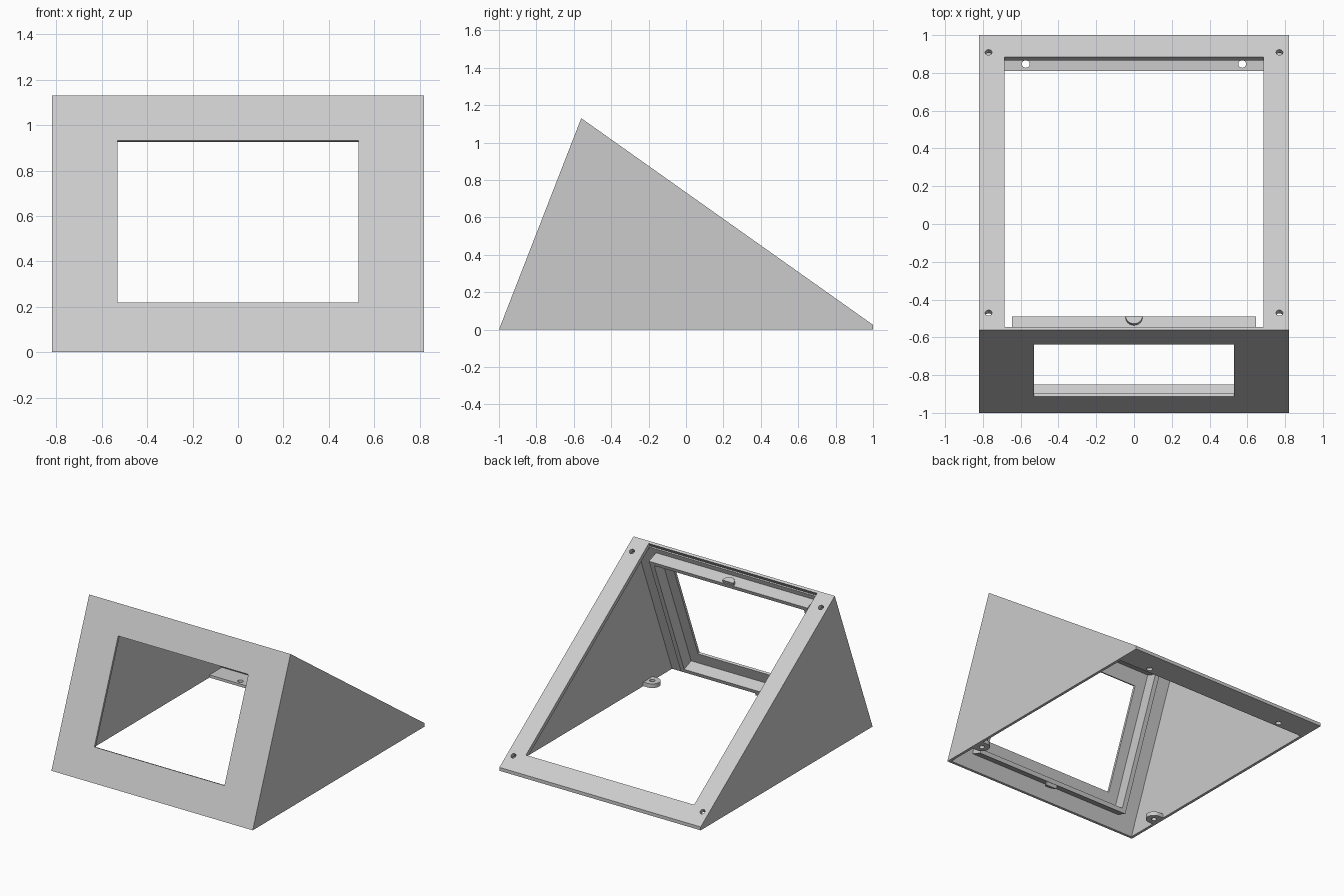
import bpy, bmesh, math
from mathutils import Matrix, Vector

cube = bpy.data.objects.get("Cube")
if cube:
    bpy.data.objects.remove(cube, do_unlink=True)

grey = bpy.data.materials.new("light_grey_plastic")
grey.use_nodes = True
COLOUR = (0.6, 0.6, 0.6, 1)
grey.diffuse_color = COLOUR
grey.node_tree.nodes["Principled BSDF"].inputs["Base Color"].default_value = COLOUR

# Main dimensions
HALF_W, WALL, RAIL = 0.82, 0.018, 0.03
REAR_H = 0.025
front_foot, apex = Vector((0, -1, 0)), Vector((0, -0.56, 1.13))
rear_top = Vector((0, 1, REAR_H))


def plane(origin, along):
    """Local frame: x across, y along the panel, z outward."""
    x, y = Vector((1, 0, 0)), along.normalized()
    m = Matrix((x, y, x.cross(y))).transposed().to_4x4()
    m.translation = origin
    return m


PANEL = plane(front_foot, apex - front_foot)
SLOPE = plane(apex, rear_top - apex)
# Local x,y,z become world y,z,x for side profiles
SIDE = Matrix(((0, 0, 1, 0), (1, 0, 0, 0), (0, 1, 0, 0), (0, 0, 0, 1)))
FLOOR = Matrix()


def prism(name, pts, lo, hi, frame):
    """Extrude a 2D outline between two local heights."""
    bm = bmesh.new()
    face = bm.faces.new([bm.verts.new((p[0], p[1], lo)) for p in pts])
    out = bmesh.ops.extrude_face_region(bm, geom=[face])
    top = [v for v in out["geom"] if isinstance(v, bmesh.types.BMVert)]
    bmesh.ops.translate(bm, verts=top, vec=(0, 0, hi - lo))
    bmesh.ops.recalc_face_normals(bm, faces=bm.faces)
    bm.transform(frame)
    mesh = bpy.data.meshes.new(name)
    bm.to_mesh(mesh)
    bm.free()
    mesh.materials.append(grey)
    obj = bpy.data.objects.new(name, mesh)
    bpy.context.collection.objects.link(obj)
    return obj


def rect(x, y0, y1):
    return [(-x, y0), (x, y0), (x, y1), (-x, y1)]


def arc(cx, cy, r, start=0, end=360, n=24):
    closed = end - start == 360
    angles = [math.radians(start + (end - start) * i / n) for i in range(n if closed else n + 1)]
    return [(cx + r * math.cos(a), cy + r * math.sin(a)) for a in angles]


def cut(obj, *cutter):
    """Subtract a prism from an object."""
    tool = prism("cutter", *cutter)
    tool.hide_render = True
    mod = obj.modifiers.new("cut", "BOOLEAN")
    mod.operation, mod.solver, mod.object = "DIFFERENCE", "EXACT", tool
    bpy.context.view_layer.objects.active = obj
    bpy.ops.object.modifier_apply(modifier=mod.name)
    bpy.data.objects.remove(tool, do_unlink=True)


def panel_y(z):
    """Inner face of the front panel at height z."""
    d = (apex - front_foot).normalized()
    return -1 + z * d.y / d.z + WALL / d.z


def slope_z(y):
    """Underside of the sloping frame at depth y."""
    d = (rear_top - apex).normalized()
    return apex.z + (y - apex.y) * d.z / d.y - RAIL / d.y


# Wedge housing, hollowed from below and leaving a rear floor strip
housing = prism("wedge_housing", [(-1, 0), (1, 0), (1, REAR_H), (apex.y, apex.z)],
                -HALF_W, HALF_W, SIDE)
FLOOR_T, LIP_Y = 0.02, 0.81
k = (slope_z(1) - slope_z(0))
m = panel_y(1) - panel_y(0)
top_z = (slope_z(0) + k * panel_y(0)) / (1 - k * m)
rear_y = (FLOOR_T - slope_z(0)) / k
cavity = [(panel_y(-0.1), -0.1), (LIP_Y, -0.1), (LIP_Y, FLOOR_T), (rear_y, FLOOR_T),
          (panel_y(top_z), top_z)]
cut(housing, cavity, -HALF_W + 0.02, HALF_W - 0.02, SIDE)

# Front window and rear slope opening
WIN_X, WIN_LO, WIN_HI = 0.53, 0.236, 1.0
cut(housing, rect(WIN_X, WIN_LO, WIN_HI), -0.05, 0.05, PANEL)
cut(housing, rect(0.685, 0.018, 1.769), -0.033, 0.05, SLOPE)

# Screw holes in the slope and in the rear floor strip
for side in (-1, 1):
    for v in (0.11, 1.80):
        cut(housing, arc(side * 0.77, v, 0.018), -0.045, 0.05, SLOPE)
    cut(housing, arc(side * 0.573, 0.847, 0.02), -0.05, 0.05, FLOOR)

# Raised screen holder around the inside of the window
DEPTH = 0.105
holder = prism("screen_holder", rect(0.645, 0.114, 1.136), -DEPTH, -0.016, PANEL)
cut(holder, rect(0.61, 0.144, 1.106), -0.2, 0.1, PANEL)

# Half-round clips at the middle of the holder's top and bottom bars
for label, s0, s1 in (("top", 1.13, 1.16), ("bottom", 0.09, 0.12)):
    frame = PANEL @ Matrix(((1, 0, 0, 0), (0, 0, 1, 0), (0, -1, 0, 0), (0, 0, 0, 1)))
    prism(label + "_holder_clip", arc(0, DEPTH - 0.005, 0.045, 180, 360, 16), s0, s1, frame)

# Rounded screw tabs at the front foot corners
for label, side in (("left", 1), ("right", -1)):
    outline = [(0.805, -0.755)] + arc(0.765, -0.70, 0.055, 270, 90, 16) + [(0.805, -0.645)]
    tab = prism(label + "_foot_tab", [(side * x, y) for x, y in outline], 0, 0.03, FLOOR)
    cut(tab, arc(side * 0.765, -0.70, 0.018), -0.1, 0.1, FLOOR)
